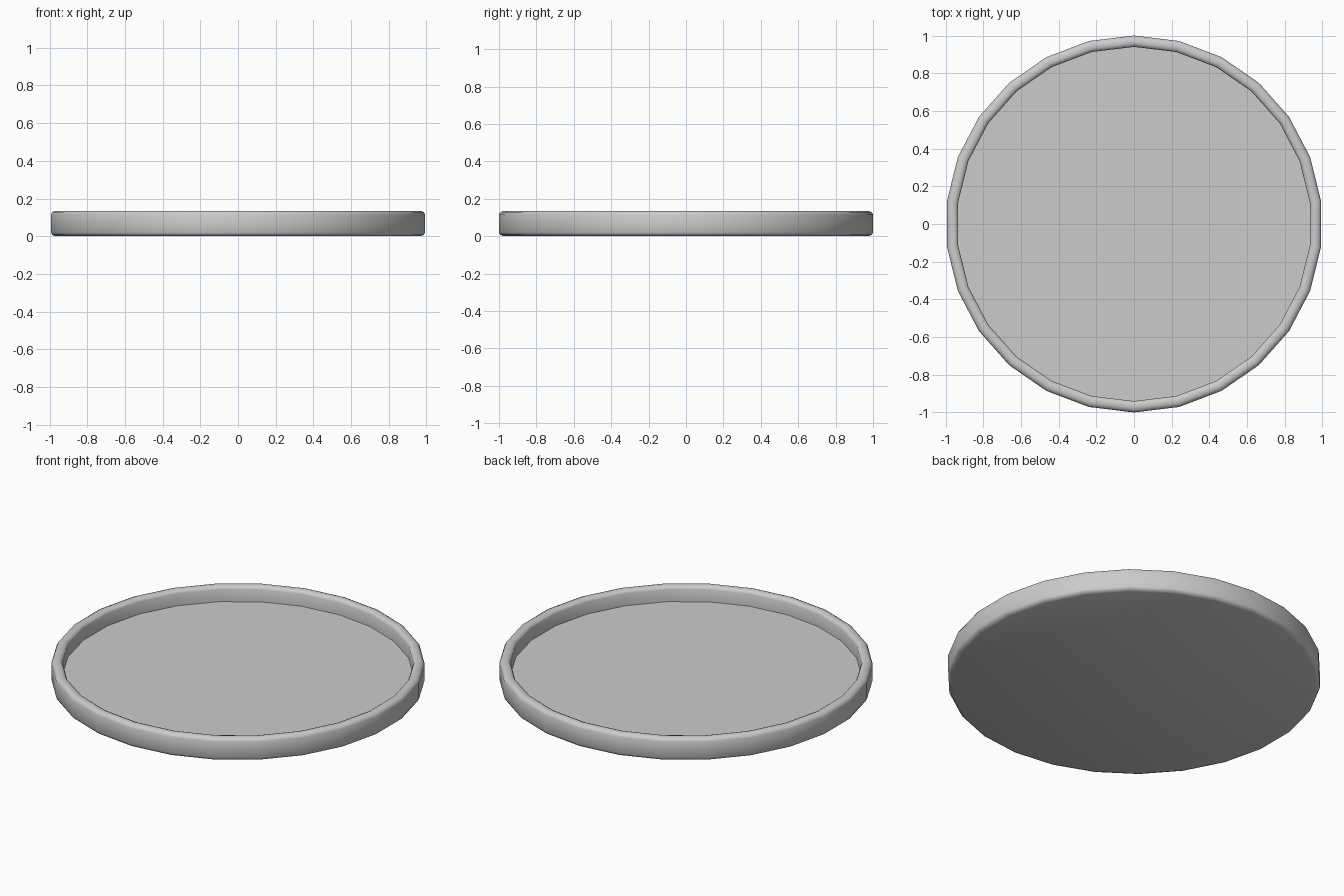
import bpy, bmesh, math

if "Cube" in bpy.data.objects:
    bpy.data.objects.remove(bpy.data.objects["Cube"])

SIDES = 26

# Profile (radius, height) from the underside, over the rim, to the floor
profile = [(0.975, 0.0), (0.993, 0.007), (1.0, 0.02),
           (1.0, 0.115), (0.993, 0.128), (0.978, 0.135),
           (0.96, 0.135), (0.946, 0.129), (0.94, 0.117),
           (0.94, 0.045)]

bm = bmesh.new()
rings = []
for r, z in profile:
    ring = []
    for i in range(SIDES):
        a = math.pi / 2 + 2 * math.pi * i / SIDES
        ring.append(bm.verts.new((r * math.cos(a), r * math.sin(a), z)))
    rings.append(ring)

# Rim walls
for low, high in zip(rings, rings[1:]):
    for i in range(SIDES):
        j = (i + 1) % SIDES
        bm.faces.new((low[i], low[j], high[j], high[i]))

# Underside and recessed floor
bm.faces.new(rings[0][::-1])
bm.faces.new(rings[-1])
bmesh.ops.recalc_face_normals(bm, faces=bm.faces[:])

mesh = bpy.data.meshes.new("round_tray")
bm.to_mesh(mesh)
bm.free()
tray = bpy.data.objects.new("round_tray", mesh)
bpy.context.collection.objects.link(tray)

# Smooth rim, sharp crease at the floor
bpy.context.view_layer.objects.active = tray
tray.select_set(True)
bpy.ops.object.shade_smooth_by_angle(angle=math.radians(50))
